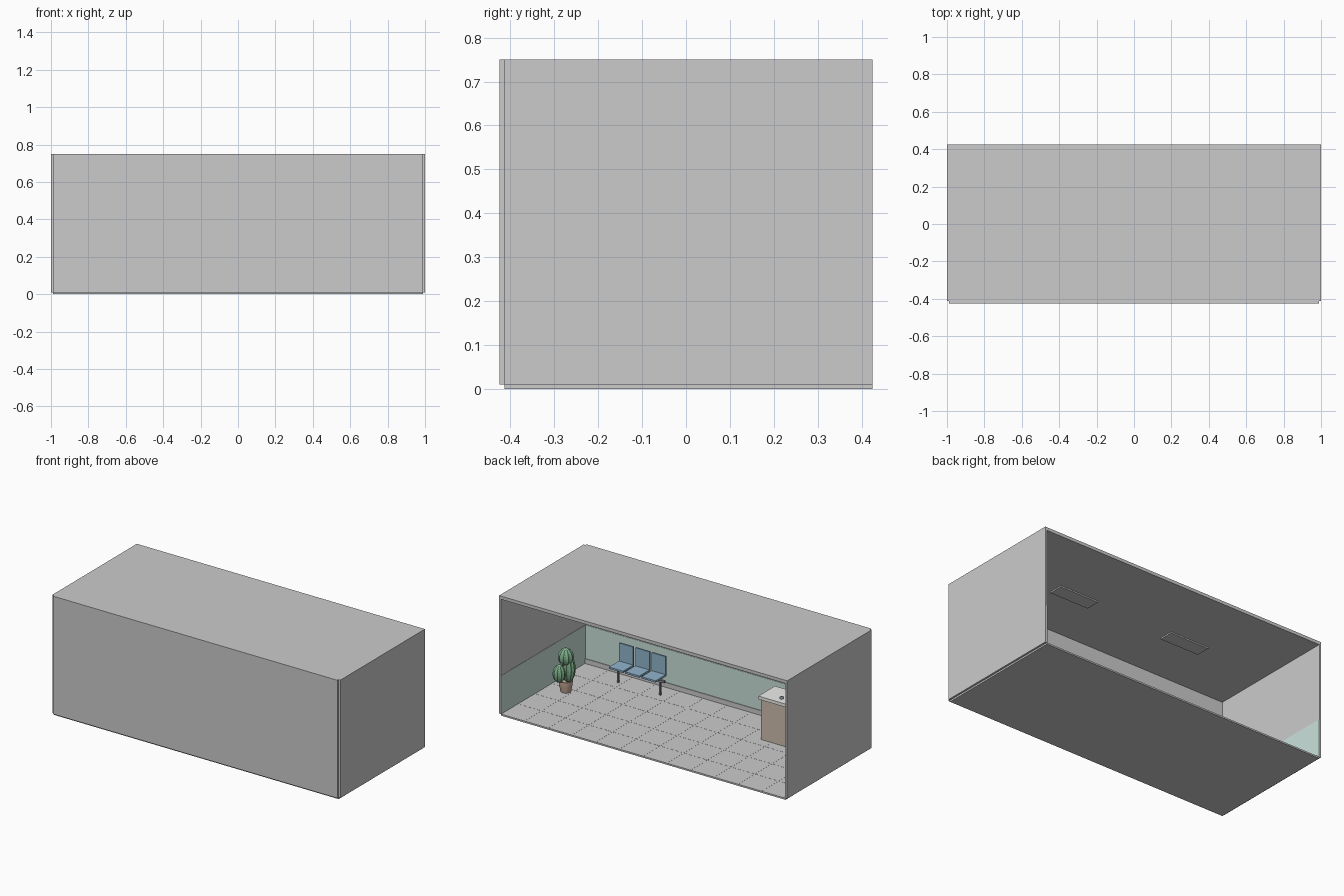
import bpy, math

if "Cube" in bpy.data.objects:
    bpy.data.objects.remove(bpy.data.objects["Cube"])


def mat(name, r, g, b):
    m = bpy.data.materials.new(name)
    m.diffuse_color = (r, g, b, 1)
    m.use_nodes = True
    m.node_tree.nodes["Principled BSDF"].inputs["Base Color"].default_value = m.diffuse_color
    return m


TEAL = mat("teal_paint", 0.60, 0.76, 0.71)
BLUE = mat("seat_blue", 0.28, 0.46, 0.60)
WOOD = mat("desk_wood", 0.62, 0.52, 0.42)
WHITE = mat("desk_white", 0.85, 0.86, 0.83)
GREEN = mat("cactus_green", 0.22, 0.45, 0.27)
CLAY = mat("clay", 0.60, 0.42, 0.32)
METAL = mat("dark_metal", 0.22, 0.23, 0.25)


def mesh_obj(name, verts, faces, m=None):
    me = bpy.data.meshes.new(name)
    me.from_pydata(verts, [], faces)
    ob = bpy.data.objects.new(name, me)
    bpy.context.collection.objects.link(ob)
    if m:
        me.materials.append(m)
    return ob


def box(name, x, y, z, m=None):
    """Box from (min, max) ranges."""
    v = [(a, b, c) for a in x for b in y for c in z]
    f = [(0, 1, 3, 2), (4, 6, 7, 5), (0, 4, 5, 1), (2, 3, 7, 6), (0, 2, 6, 4), (1, 5, 7, 3)]
    return mesh_obj(name, v, f, m)


def lathe(name, profile, loc, m, n=24, ribs=0.0):
    """Revolve (radius, z) points; ribs pulls in alternate columns."""
    v, f = [], []
    for r, z in profile:
        for i in range(n):
            k = r * (1 - ribs * (i % 2))
            a = 2 * math.pi * i / n
            v.append((loc[0] + k * math.cos(a), loc[1] + k * math.sin(a), loc[2] + z))
    for j in range(len(profile) - 1):
        for i in range(n):
            p, q = j * n + i, j * n + (i + 1) % n
            f.append((p, q, q + n, p + n))
    f.append(tuple(reversed(range(n))))
    f.append(tuple(range((len(profile) - 1) * n, len(profile) * n)))
    return mesh_obj(name, v, f, m)


def smooth(ob):
    bpy.ops.object.select_all(action='DESELECT')
    ob.select_set(True)
    bpy.context.view_layer.objects.active = ob
    bpy.ops.object.shade_smooth_by_angle()


T, F, Y, H = 0.012, 0.01, 0.425, 0.75   # wall, floor, half depth, height
XI, YI = 1 - T, -Y + T                  # inner faces of the walls

# Room shell, open at the back
box("floor", (-XI, XI), (YI, Y), (0, F))
box("front_wall", (-XI, XI), (-Y, YI), (F, H))
box("ceiling", (-XI, XI), (YI, Y), (0.73, H))
for s, side in ((-1, "left"), (1, "right")):
    box(side + "_wall", sorted((s * XI, s)), (YI, Y), (F, H))
    box(side + "_wall_paint", sorted((s * XI, s * (XI - 0.002))), (YI, Y), (F, 0.25), TEAL)
    box(side + "_ceiling_lamp", (s * 0.4 - 0.135, s * 0.4 + 0.135), (-0.085, 0.005), (0.722, 0.73))
box("front_wall_paint", (-XI, XI), (YI, YI + 0.002), (F, 0.25), TEAL)
box("baseboard", (-XI, XI), (YI, YI + 0.006), (F, 0.04))

# Floor tile joints
for i in range(1, 12):
    x = -XI + i * 2 * XI / 12
    box("tile_joint_across", (x - 0.001, x + 0.001), (YI, Y), (F, F + 0.0006))
for i in range(1, 5):
    y = YI + i * (Y - YI) / 5
    box("tile_joint_along", (-XI, XI), (y - 0.001, y + 0.001), (F, F + 0.0006))

# Row of three waiting seats on a beam
for x in (0.665, 0.552, 0.439):
    box("seat", (x - 0.049, x + 0.049), (-0.356, -0.256), (0.107, 0.118), BLUE)
    box("seat_back", (x - 0.049, x + 0.049), (-0.366, -0.356), (0.107, 0.231), BLUE)
box("seat_beam", (0.36, 0.72), (-0.313, -0.299), (0.093, 0.107), METAL)
for x in (0.686, 0.392):
    box("seat_leg", (x - 0.005, x + 0.005), (-0.311, -0.301), (F, 0.093), METAL)

# Reception desk with bell
box("desk_body", (-0.81, -0.421), (-0.285, -0.143), (F, 0.265), WOOD)
box("desk_top", (-0.82, -0.411), (-0.295, -0.130), (0.265, 0.285), WHITE)
smooth(lathe("desk_bell", [(0.012, 0), (0.012, 0.004), (0.009, 0.010), (0.003, 0.014)],
             (-0.538, -0.18, 0.285), METAL, 16))

# Potted cactus
smooth(lathe("plant_pot", [(0.030, 0), (0.036, 0.03), (0.040, 0.06), (0.040, 0.07), (0.034, 0.07),
                           (0.033, 0.06)], (0.862, -0.04, F), CLAY))
for name, loc, r, h in (("cactus_top", (0.862, -0.04, 0.225), 0.046, 0.054),
                        ("cactus_arm", (0.880, 0.0, 0.130), 0.038, 0.055),
                        ("cactus_stem", (0.850, -0.05, 0.150), 0.040, 0.085)):
    prof = [(r * math.sin(t), -h * math.cos(t)) for t in (math.pi * (0.04 + 0.092 * i) for i in range(11))]
    lathe(name, prof, loc, GREEN, 20, 0.14)
